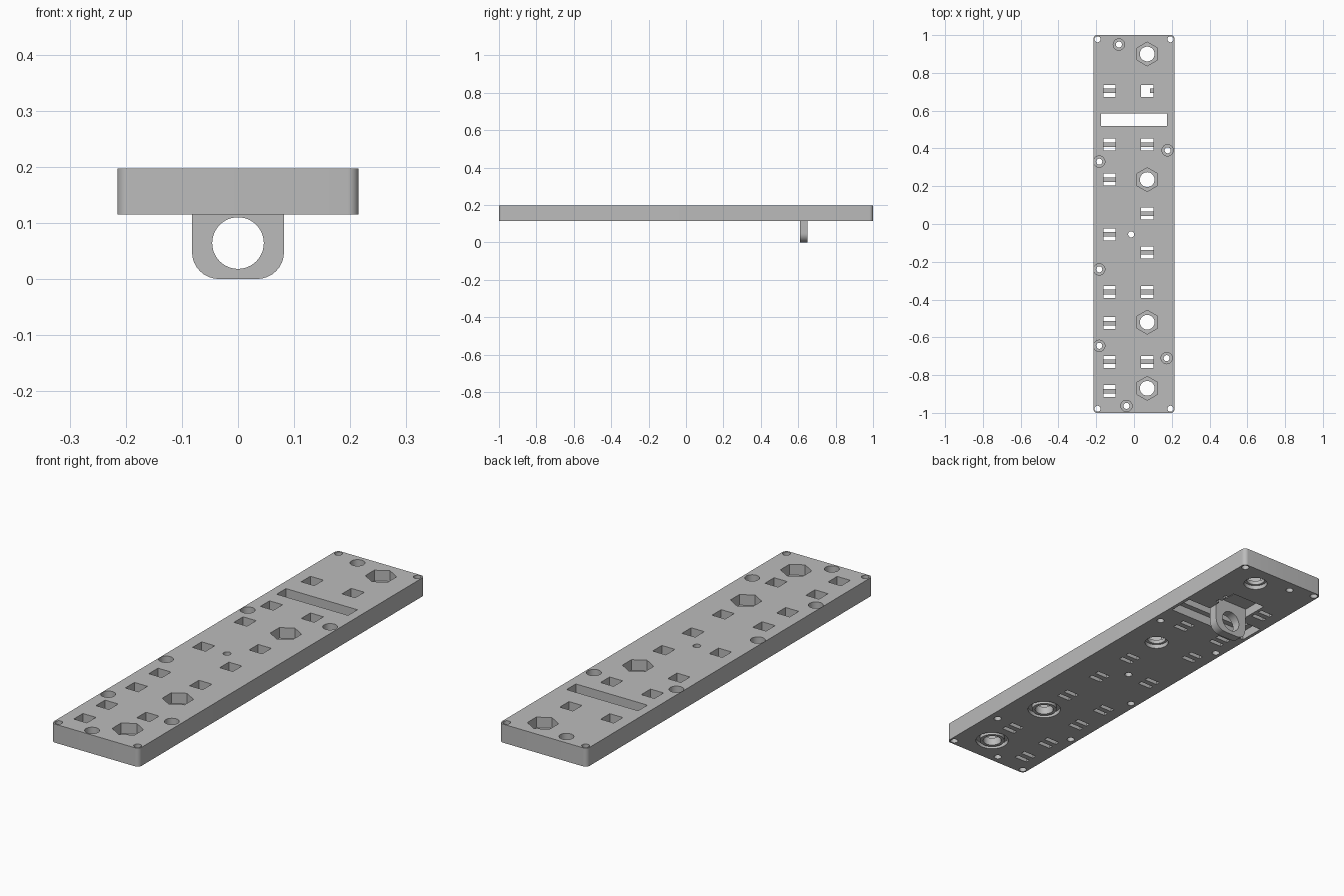
import bpy, bmesh
from math import pi, cos, sin, radians
from mathutils import Matrix

cube = bpy.data.objects.get("Cube")
if cube:
    bpy.data.objects.remove(cube, do_unlink=True)

mat = bpy.data.materials.new("plain grey")
mat.use_nodes = True
grey = (0.5, 0.5, 0.5, 1)
mat.diffuse_color = grey
mat.node_tree.nodes["Principled BSDF"].inputs["Base Color"].default_value = grey

BOTTOM, TOP = 0.115, 0.197
BELOW, ABOVE = BOTTOM - 0.05, TOP + 0.05
FLOOR = 0.14        # top of the thin web under the pockets


def disc(x, y, r, n=32, turn=0.0):
    return [(x + r * cos(turn + 2 * pi * i / n), y + r * sin(turn + 2 * pi * i / n)) for i in range(n)]


def rect(x0, x1, y0, y1):
    return [(x0, y0), (x1, y0), (x1, y1), (x0, y1)]


def rounded(x0, x1, y0, y1, radii, n=8):
    """Rectangle with one radius per corner, counter-clockwise from lower left."""
    pts = []
    for k, (x, y, sx, sy) in enumerate([(x0, y0, 1, 1), (x1, y0, -1, 1), (x1, y1, -1, -1), (x0, y1, 1, -1)]):
        r = radii[k]
        if r == 0:
            pts.append((x, y))
            continue
        for i in range(n + 1):
            a = pi + (k + i / n) * pi / 2
            pts.append((x + sx * r + r * cos(a), y + sy * r + r * sin(a)))
    return pts


def solid(name, parts):
    """One object from a list of (outline, z0, z1) prisms."""
    bm = bmesh.new()
    for pts, z0, z1 in parts:
        low = [bm.verts.new((x, y, z0)) for x, y in pts]
        high = [bm.verts.new((x, y, z1)) for x, y in pts]
        bm.faces.new(low[::-1])
        bm.faces.new(high)
        for i in range(len(pts)):
            j = (i + 1) % len(pts)
            bm.faces.new((low[i], low[j], high[j], high[i]))
    mesh = bpy.data.meshes.new(name)
    bm.to_mesh(mesh)
    bm.free()
    mesh.materials.append(mat)
    ob = bpy.data.objects.new(name, mesh)
    bpy.context.collection.objects.link(ob)
    return ob


def activate(ob):
    bpy.ops.object.select_all(action='DESELECT')
    ob.select_set(True)
    bpy.context.view_layer.objects.active = ob


def cut(ob, parts):
    tool = solid("cutter", parts)
    tool.hide_render = True
    mod = ob.modifiers.new("cut", 'BOOLEAN')
    mod.operation, mod.solver, mod.object = 'DIFFERENCE', 'EXACT', tool
    activate(ob)
    bpy.ops.object.modifier_apply(modifier=mod.name)
    bpy.data.objects.remove(tool, do_unlink=True)


# Feature positions
left_x, right_x = -0.13, 0.07
windows = [(left_x, y) for y in (0.705, 0.42, 0.235, -0.055, -0.36, -0.525, -0.73, -0.885)]
windows += [(right_x, y) for y in (0.705, 0.42, 0.055, -0.15, -0.36, -0.73)]
nuts = [(right_x, y) for y in (0.9, 0.235, -0.52, -0.87)]
screws = [(-0.08, 0.95), (-0.184, 0.33), (0.178, 0.39), (-0.184, -0.24),
          (-0.184, -0.645), (0.173, -0.71), (-0.04, -0.963)]
pins = [(sx * 0.193, sy * 0.978) for sx in (-1, 1) for sy in (-1, 1)] + [(-0.015, -0.055)]
half = 0.032

# Main plate
plate = solid("mounting_plate", [(rounded(-0.215, 0.215, -1, 1, [0.02] * 4), BOTTOM, TOP)])

# Pockets open at the top: square windows, hexagonal nut seats, screw heads
cut(plate,
    [(rect(x - half, x + half, y - half, y + half), FLOOR, ABOVE) for x, y in windows]
    + [(disc(x, y, 0.063, 6, pi / 2), 0.15, ABOVE) for x, y in nuts]
    + [(disc(x, y, 0.03), 0.157, ABOVE) for x, y in screws])

# Recess under the plate around the lug
cut(plate, [(rect(-0.2, 0.2, 0.495, 0.61), BELOW, 0.155)])
cut(plate, [(rect(-0.085, 0.085, 0.6, 0.77), BELOW, 0.155)])

# Ring grooves round the two front nuts, shallow counterbores under the others
cut(plate, [(disc(x, y, 0.07 if y < 0 else 0.05), BELOW, 0.133) for x, y in nuts])
collars = [solid("nut_collar", [(disc(x, y, 0.053), BOTTOM, 0.134)]) for x, y in nuts if y < 0]

# Openings right through: paired slots either side of a bar, holes, long slot
bores = [(disc(x, y, 0.039), BELOW, ABOVE) for x, y in nuts]
cut(plate,
    [(rect(x - half, x + half, y + a, y + b), BELOW, FLOOR + 0.01)
     for x, y in windows for a, b in ((-half, -0.012), (0.012, half))]
    + bores
    + [(disc(x, y, 0.016, 24), BELOW, ABOVE) for x, y in screws + pins]
    + [(rect(-0.175, 0.175, 0.52, 0.585), BELOW, ABOVE)])
for collar in collars:
    cut(collar, bores)

# Lug with a round eye, drawn flat and stood upright
lug = solid("lug", [(rounded(-0.082, 0.082, 0, 0.157, [0.048, 0.048, 0, 0]), -0.65, -0.61)])
cut(lug, [(disc(0, 0.064, 0.046, 48), -0.7, -0.5)])
lug.data.transform(Matrix.Rotation(radians(90), 4, 'X'))

for ob in [plate, lug] + collars:
    activate(ob)
    bpy.ops.object.shade_smooth_by_angle(angle=radians(35))
